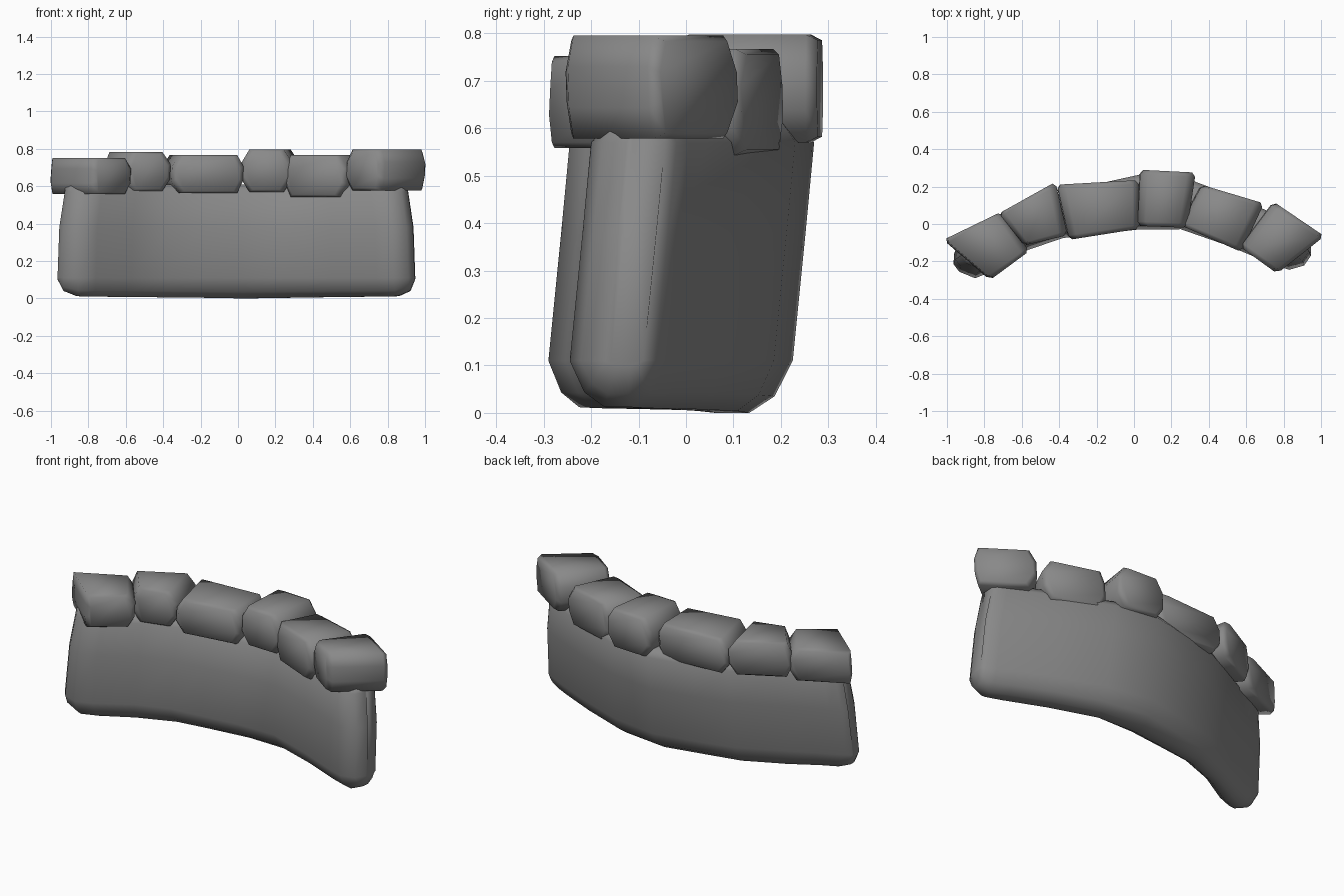
import bpy
import bmesh
from math import radians
from mathutils import Vector

if "Cube" in bpy.data.objects:
    bpy.data.objects.remove(bpy.data.objects["Cube"], do_unlink=True)

stone_grey = bpy.data.materials.new("stone_grey")
stone_grey.use_nodes = True
GREY = (0.25, 0.25, 0.25, 1)
stone_grey.diffuse_color = GREY
stone_grey.node_tree.nodes["Principled BSDF"].inputs["Base Color"].default_value = GREY


def loft(name, rings, angle):
    """Skin a row of equal-length rings, cap both ends and shade smooth."""
    bm = bmesh.new()
    rows = [[bm.verts.new(p) for p in ring] for ring in rings]
    n = len(rows[0])
    for low, high in zip(rows, rows[1:]):
        for i in range(n):
            j = (i + 1) % n
            bm.faces.new((low[i], low[j], high[j], high[i]))
    bm.faces.new(rows[0][::-1])
    bm.faces.new(rows[-1])
    bmesh.ops.recalc_face_normals(bm, faces=bm.faces)
    mesh = bpy.data.meshes.new(name)
    bm.to_mesh(mesh)
    bm.free()
    mesh.materials.append(stone_grey)
    obj = bpy.data.objects.new(name, mesh)
    bpy.context.collection.objects.link(obj)
    bpy.ops.object.select_all(action="DESELECT")
    obj.select_set(True)
    bpy.context.view_layer.objects.active = obj
    bpy.ops.object.shade_smooth_by_angle(angle=radians(angle))


# Wall stations from right to left: front point, back point, underside height
stations = [
    ((-0.965, -0.215), (-0.962, -0.16), 0.1),
    ((-0.935, -0.255), (-0.93, -0.14), 0.04),
    ((-0.85, -0.29), (-0.87, -0.11), 0.012),
    ((-0.76, -0.255), (-0.78, -0.07), 0.01),
    ((-0.57, -0.14), (-0.64, 0.0), 0.008),
    ((-0.38, -0.075), (-0.4, 0.12), 0.006),
    ((-0.2, -0.055), (-0.2, 0.17), 0.004),
    ((0.02, -0.03), (0.06, 0.225), 0.0),
    ((0.25, -0.028), (0.33, 0.185), 0.004),
    ((0.5, -0.115), (0.6, 0.088), 0.008),
    ((0.74, -0.215), (0.8, 0.0), 0.01),
    ((0.83, -0.245), (0.88, -0.04), 0.012),
    ((0.91, -0.222), (0.93, -0.065), 0.04),
    ((0.945, -0.17), (0.948, -0.09), 0.1),
]
# Wall levels: height, share of thickness cut away, backward lean, length factor
levels = [(0.0, 0.36, 0, 1), (0.035, 0.15, 0, 1), (0.11, 0, 0, 1),
          (0.38, 0, 0.027, 0.99), (0.57, 0, 0.045, 0.96), (0.61, 0.15, 0.05, 0.955)]
sections = []
for front, back, base in stations:
    f, b = Vector(front), Vector(back)
    front_side, back_side = [], []
    for z, cut, lean, k in levels:
        height = max(z, base + z * (0.11 - base) / 0.11) if z < 0.11 else z
        for side, p in ((front_side, f.lerp(b, cut)), (back_side, b.lerp(f, cut))):
            side.append((p.x * k, p.y + lean, height))
    sections.append(front_side + back_side[::-1])
loft("wall", sections, 75)


def capstone(name, z0, z1, left_cut, right_cut, corners):
    """Block with chamfered ends; corners run back left, front left, front right, back right."""
    bl, fl, fr, br = [Vector(c) for c in corners]
    rise = (z1 - z0) * 0.3
    rings = []
    for depth, shrink in ((0, 0.012), (0.08, 0), (0.92, 0), (1, 0.012)):
        a, b = fl.lerp(bl, depth), fr.lerp(br, depth)
        along = (b - a).normalized()
        low, high = z0 + shrink, z1 - shrink
        a, b = a + along * shrink * 1.6, b - along * shrink * 1.6
        ring = []
        for base, way, cut, heights in (
                (a, along, left_cut, (low, low + rise, high - rise, high)),
                (b, -along, right_cut, (high, high - rise, low + rise, low))):
            for offset, z in zip((cut, 0, 0.004, cut), heights):
                p = base + way * offset
                ring.append((p.x, p.y, z))
        rings.append(ring)
    loft(name, rings, 75)


# Capstones: bottom, top, left and right end chamfers, plan corners
stones = [
    (0.558, 0.752, 0.01, 0.04, [(-1.02, -0.085), (-0.77, -0.3), (-0.56, -0.145), (-0.71, 0.065)]),
    (0.575, 0.782, 0.03, 0.045, [(-0.725, 0.055), (-0.59, -0.115), (-0.355, -0.06), (-0.42, 0.225)]),
    (0.563, 0.768, 0.045, 0.035, [(-0.415, 0.21), (-0.35, -0.085), (0.03, -0.025), (0.025, 0.235)]),
    (0.57, 0.797, 0.045, 0.045, [(0.03, 0.29), (0.015, -0.01), (0.285, -0.02), (0.33, 0.275)]),
    (0.543, 0.767, 0.03, 0.045, [(0.36, 0.21), (0.245, -0.005), (0.575, -0.15), (0.695, 0.11)]),
    (0.578, 0.795, 0.04, 0.02, [(0.745, 0.12), (0.565, -0.12), (0.765, -0.265), (1.018, -0.065)]),
]
for number, stone in enumerate(stones, 1):
    capstone(f"capstone_{number}", *stone)
